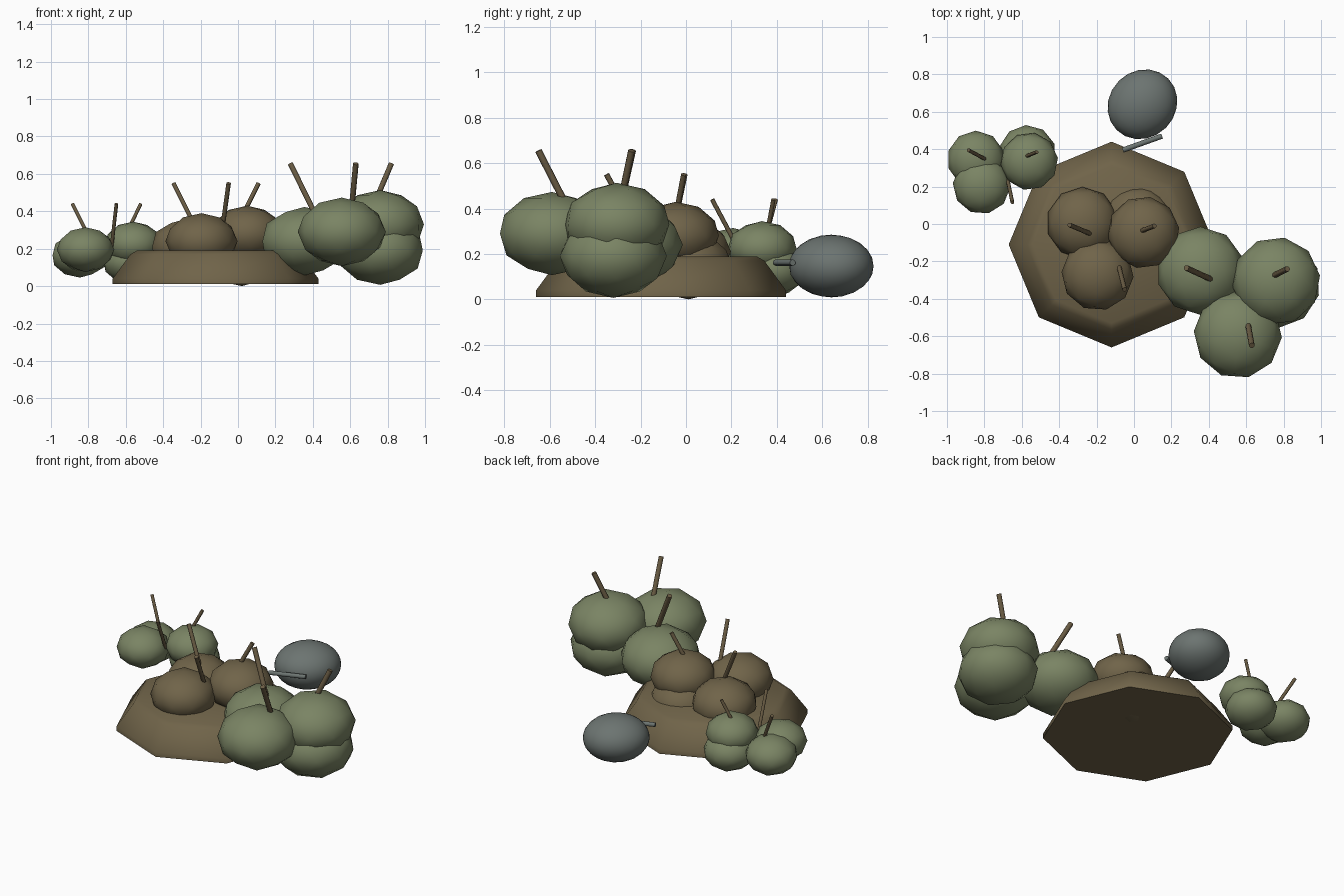
import bpy, bmesh, math
from mathutils import Vector

cube = bpy.data.objects.get("Cube")
if cube:
    bpy.data.objects.remove(cube, do_unlink=True)


def make_material(name, rgb):
    mat = bpy.data.materials.new(name)
    mat.use_nodes = True
    mat.diffuse_color = (*rgb, 1)
    mat.node_tree.nodes["Principled BSDF"].inputs["Base Color"].default_value = (*rgb, 1)
    return mat


GREEN = make_material("leaf green", (0.195, 0.231, 0.127))
BROWN = make_material("earth brown", (0.162, 0.127, 0.067))
BARK = make_material("bark brown", (0.145, 0.108, 0.058))
GREY = make_material("stone grey", (0.15, 0.175, 0.165))


def add_object(name, bm, mat, angle):
    bmesh.ops.recalc_face_normals(bm, faces=bm.faces)
    mesh = bpy.data.meshes.new(name)
    bm.to_mesh(mesh)
    bm.free()
    mesh.materials.append(mat)
    obj = bpy.data.objects.new(name, mesh)
    bpy.context.collection.objects.link(obj)
    bpy.ops.object.select_all(action="DESELECT")
    obj.select_set(True)
    bpy.context.view_layer.objects.active = obj
    bpy.ops.object.shade_smooth_by_angle(angle=math.radians(angle))
    return obj


def blob(name, centre, radii, mat, detail=2, turn=0):
    """Squashed low-poly ball."""
    bm = bmesh.new()
    bmesh.ops.create_icosphere(bm, subdivisions=detail, radius=1)
    obj = add_object(name, bm, mat, 60)
    obj.location, obj.scale = centre, radii
    obj.rotation_euler.z = math.radians(turn)


def stick(name, start, end, radius, mat):
    """Thin straight rod between two points."""
    start, end = Vector(start), Vector(end)
    axis = end - start
    bm = bmesh.new()
    bmesh.ops.create_cone(bm, cap_ends=True, segments=8, radius1=radius,
                          radius2=radius, depth=axis.length)
    obj = add_object(name, bm, mat, 50)
    obj.location = (start + end) / 2
    obj.rotation_mode = "QUATERNION"
    obj.rotation_quaternion = axis.to_track_quat("Z", "Y")


def clump(name, size, mat, balls, twigs):
    """Group of balls with twigs, each twig carried on down inside its ball."""
    for i, centre in enumerate(balls):
        blob(f"{name}_ball_{i + 1}", centre, (size, size, size * 0.776), mat, turn=i * 25)
    for i, (low, tip) in enumerate(twigs):
        low, tip = Vector(low), Vector(tip)
        stick(f"{name}_twig_{i + 1}", low + (low - tip) * 0.4, tip, size * 0.065, BARK)


# Eight-sided mound with sloping sides
bm = bmesh.new()
rings = []
for radius, z in ((0.55, 0.01), (0.55, 0.04), (0.455, 0.17), (0.42, 0.19)):
    rings.append([bm.verts.new((radius * math.cos(i * math.pi / 4),
                                radius * math.sin(i * math.pi / 4), z)) for i in range(8)])
for lower, upper in zip(rings, rings[1:]):
    for i in range(8):
        j = (i + 1) % 8
        bm.faces.new((lower[i], lower[j], upper[j], upper[i]))
bm.faces.new(rings[0])
bm.faces.new(rings[-1])
mound = add_object("mound", bm, BROWN, 50)
mound.location = (-0.12, -0.11, 0)

# Clumps: three upper balls, one lower ball, three twigs
clump("large_bush", 0.236, GREEN,
      [(0.355, -0.25, 0.24), (0.76, -0.305, 0.33), (0.555, -0.59, 0.29), (0.76, -0.32, 0.19)],
      [((0.40, -0.29, 0.41), (0.28, -0.235, 0.655)),
       ((0.75, -0.275, 0.49), (0.82, -0.24, 0.655)),
       ((0.61, -0.54, 0.44), (0.63, -0.65, 0.655))])
clump("earth_heap", 0.193, BROWN,
      [(-0.275, 0.005, 0.21), (0.05, -0.045, 0.28), (-0.195, -0.27, 0.24), (0.02, 0.01, 0.15)],
      [((-0.25, -0.045, 0.36), (-0.345, -0.005, 0.55)),
       ((0.045, -0.035, 0.42), (0.11, -0.01, 0.55)),
       ((-0.075, -0.25, 0.37), (-0.05, -0.35, 0.55))])
clump("small_bush", 0.154, GREEN,
      [(-0.845, 0.345, 0.165), (-0.56, 0.335, 0.225), (-0.815, 0.207, 0.195), (-0.57, 0.375, 0.13)],
      [((-0.82, 0.36, 0.31), (-0.885, 0.395, 0.44)),
       ((-0.57, 0.365, 0.335), (-0.52, 0.385, 0.44)),
       ((-0.668, 0.2, 0.28), (-0.65, 0.115, 0.44))])

# Pebble and the rod lying beside it
blob("pebble", (0.045, 0.64, 0.147), (0.195, 0.178, 0.138), GREY, detail=3, turn=45)
stick("rod", (-0.06, 0.395, 0.162), (0.15, 0.47, 0.162), 0.014, GREY)
